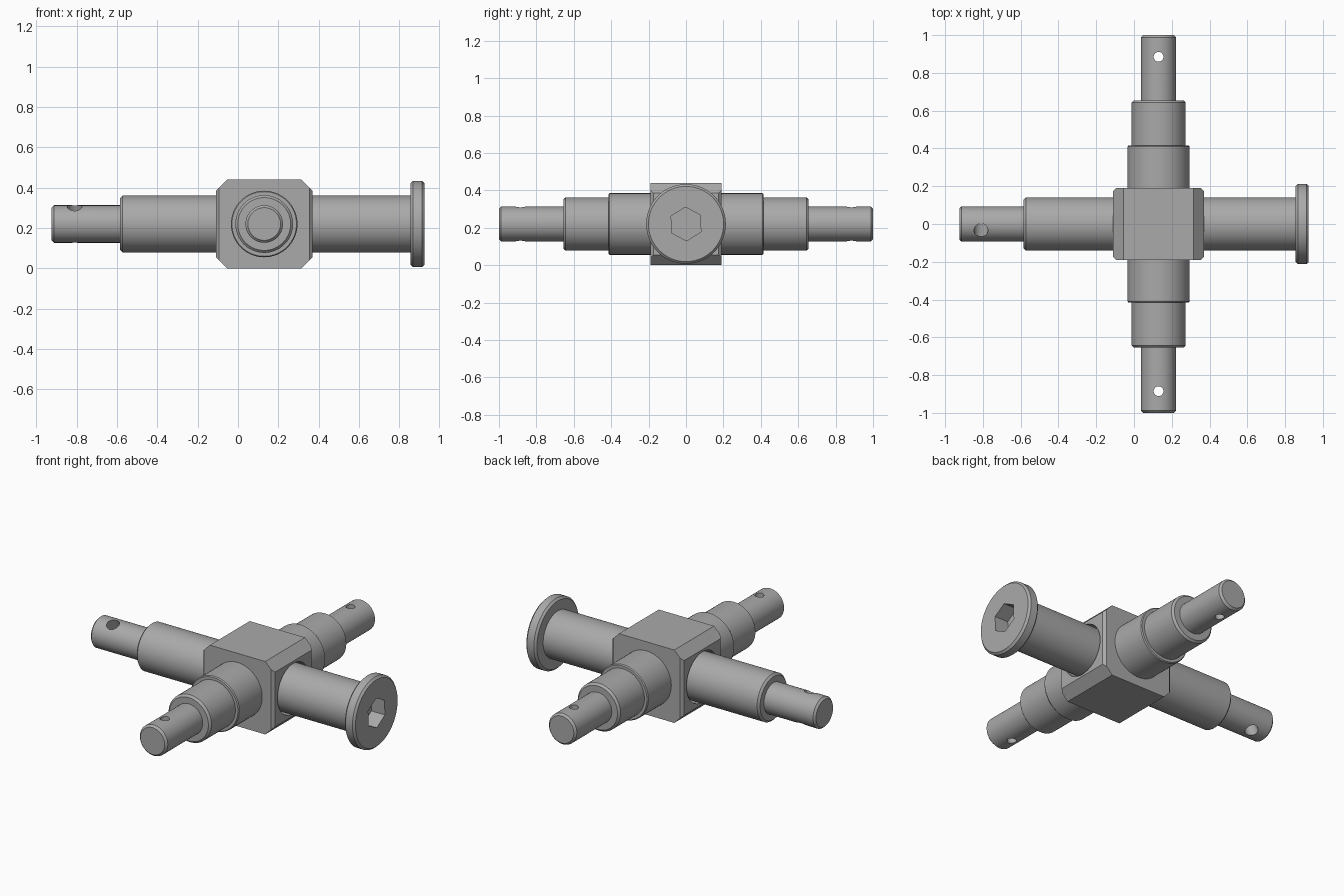
import bpy, bmesh, math
from mathutils import Matrix, Vector

if "Cube" in bpy.data.objects:
    bpy.data.objects.remove(bpy.data.objects["Cube"])

CX, CZ = 0.13, 0.22      # centre of the cross block
AXIS = {"x": Matrix.Rotation(math.pi / 2, 4, "Y"),
        "y": Matrix.Rotation(-math.pi / 2, 4, "X"),
        "-y": Matrix.Rotation(math.pi / 2, 4, "X")}

steel = bpy.data.materials.new("grey steel")
steel.use_nodes = True
steel.diffuse_color = (0.4, 0.4, 0.4, 1)
steel.node_tree.nodes["Principled BSDF"].inputs["Base Color"].default_value = (0.4, 0.4, 0.4, 1)


def make_object(name, bm):
    bmesh.ops.recalc_face_normals(bm, faces=bm.faces)
    mesh = bpy.data.meshes.new(name)
    bm.to_mesh(mesh)
    bm.free()
    mesh.materials.append(steel)
    obj = bpy.data.objects.new(name, mesh)
    bpy.context.collection.objects.link(obj)
    return obj


def lathe(name, profile, matrix, sides=64):
    """Turn (distance along axis, radius) points into a capped solid."""
    bm = bmesh.new()
    rings = [[bm.verts.new((r * math.cos(a), r * math.sin(a), d))
              for a in (2 * math.pi * i / sides for i in range(sides))]
             for d, r in profile]
    for low, high in zip(rings, rings[1:]):
        for i in range(sides):
            j = (i + 1) % sides
            bm.faces.new((low[i], low[j], high[j], high[i]))
    bm.faces.new(rings[0])
    bm.faces.new(rings[-1])
    bm.transform(matrix)
    return make_object(name, bm)


def cutter(name, radius, length, matrix, sides=32):
    obj = lathe(name, [(-length / 2, radius), (length / 2, radius)], matrix, sides)
    obj.hide_render = True
    obj.hide_set(True)
    return obj


def cut(obj, tool):
    mod = obj.modifiers.new("cut", "BOOLEAN")
    mod.operation, mod.solver, mod.object = "DIFFERENCE", "EXACT", tool
    # Bake the cut and drop the helper
    bpy.context.view_layer.update()
    graph = bpy.context.evaluated_depsgraph_get()
    mesh = bpy.data.meshes.new_from_object(obj.evaluated_get(graph))
    obj.modifiers.clear()
    obj.data = mesh
    bpy.data.objects.remove(tool)


def smooth(obj):
    bpy.ops.object.select_all(action="DESELECT")
    obj.select_set(True)
    bpy.context.view_layer.objects.active = obj
    bpy.ops.object.shade_smooth_by_angle(angle=math.radians(25))


# Centre block: eight-sided section along y, upright side edges eased
bm = bmesh.new()
w, h, c, depth = 0.24, 0.22, 0.055, 0.19
section = [(w, h - c), (w - c, h), (c - w, h), (-w, h - c),
           (-w, c - h), (c - w, -h), (w - c, -h), (w, c - h)]
face = bm.faces.new([bm.verts.new((CX + x, -depth, CZ + z)) for x, z in section])
ext = bmesh.ops.extrude_face_region(bm, geom=[face])
bmesh.ops.translate(bm, vec=(0, 2 * depth, 0),
                    verts=[v for v in ext["geom"] if isinstance(v, bmesh.types.BMVert)])
sides = [e for e in bm.edges
         if all(abs(abs(v.co.x - CX) - w) < 0.001 for v in e.verts)
         and abs(e.verts[0].co.y - e.verts[1].co.y) < 0.001]
bmesh.ops.bevel(bm, geom=sides, offset=0.016, segments=1, affect="EDGES")
block = make_object("centre_block", bm)
cut(block, cutter("bore_cutter", 0.152, 1,
                  Matrix.Translation((CX, 0, CZ)) @ AXIS["x"], 64))
smooth(block)

# Stepped trunnions, front and back, each with a cross-drilled pin
e = 0.012
trunnion = [(0.18, 0.165), (0.415 - e / 2, 0.165), (0.415, 0.16),
            (0.415, 0.143), (0.655 - e, 0.143), (0.655, 0.143 - e),
            (0.655, 0.093), (1 - e, 0.093), (1, 0.093 - e)]
for name, axis, sign in (("front_trunnion", "-y", -1), ("back_trunnion", "y", 1)):
    obj = lathe(name, trunnion, Matrix.Translation((CX, 0, CZ)) @ AXIS[axis])
    cut(obj, cutter("pin_hole_cutter", 0.026, 0.4,
                    Matrix.Translation((CX, sign * 0.885, CZ))))
    smooth(obj)

# Cross bolt: turned tip, shaft and flat round head
bolt = lathe("cross_bolt",
             [(-0.925, 0.093 - e), (-0.925 + e, 0.093), (-0.585, 0.093),
              (-0.585, 0.141 - e), (-0.585 + e, 0.141), (0.855, 0.141),
              (0.855, 0.213 - e), (0.855 + e, 0.213), (0.925 - e, 0.213),
              (0.925, 0.213 - e)],
             Matrix.Translation((0, 0, CZ)) @ AXIS["x"])
cut(bolt, cutter("tip_hole_cutter", 0.037, 0.4,
                 Matrix.Translation((-0.81, 0, CZ)) @ Matrix.Rotation(math.radians(22), 4, "X")))
cut(bolt, cutter("hex_socket_cutter", 0.09, 0.18,
                 Matrix.Translation((0.925, 0, CZ)) @ AXIS["x"]
                 @ Matrix.Rotation(math.radians(2), 4, "Z"), 6))
smooth(bolt)
